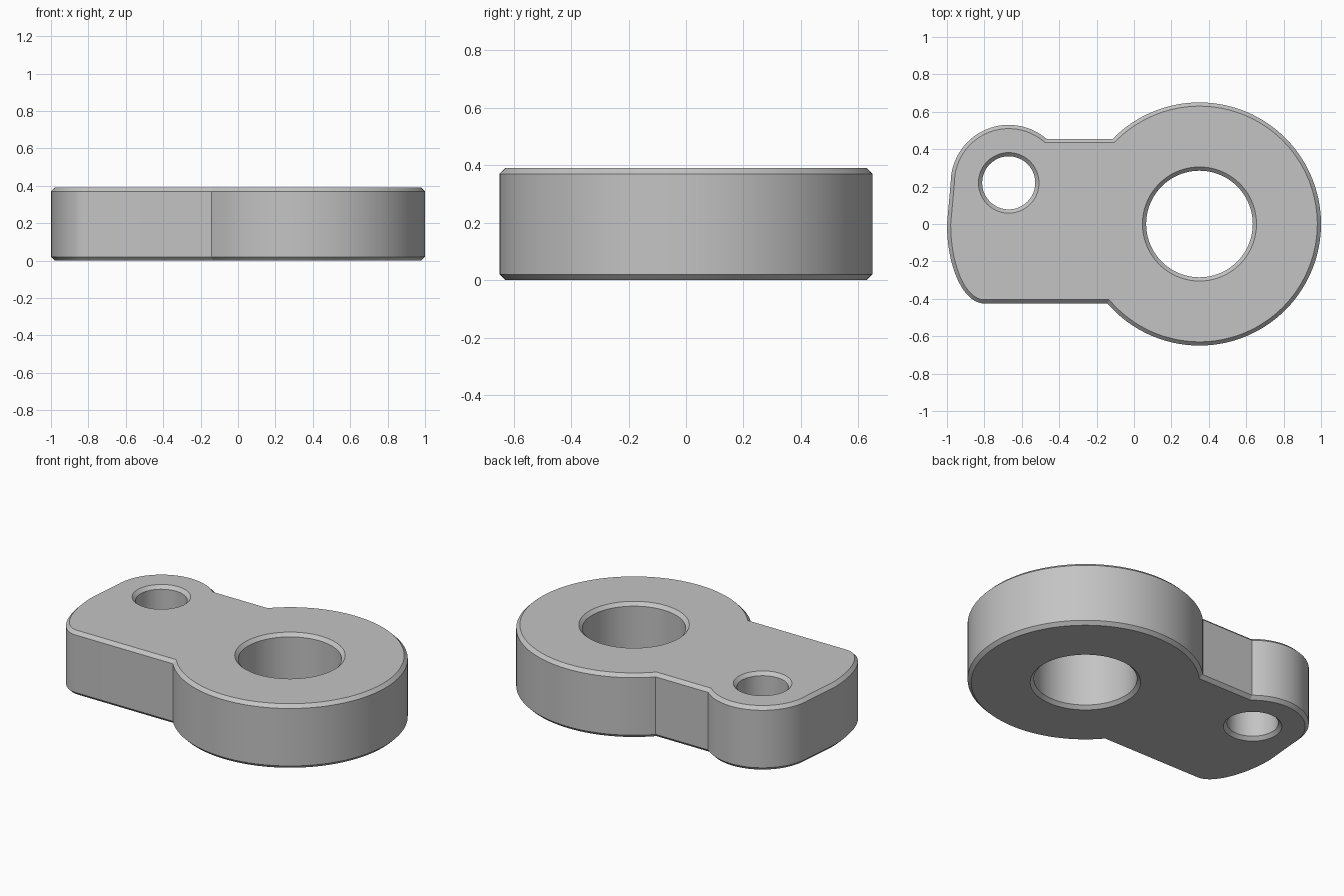
import bpy
import bmesh
from math import sin, cos, pi, sqrt, asin
from mathutils import Vector

HEIGHT, CHAMFER = 0.39, 0.02
BIG, BIG_R = (0.35, 0.0), 0.65
SMALL, SMALL_R = (-0.67, 0.22), 0.31
NECK_TOP, NECK_BOTTOM = 0.455, -0.425

old = bpy.data.objects.get("Cube")
if old:
    bpy.data.objects.remove(old, do_unlink=True)


def arc(centre, rx, ry, start, end, steps):
    """Points on an elliptical arc, both ends included."""
    angles = [start + (end - start) * i / steps for i in range(steps + 1)]
    return [(centre[0] + rx * cos(a), centre[1] + ry * sin(a)) for a in angles]


def outline(d):
    """Plate outline, moved inward by d."""
    top, bottom = NECK_TOP - d, NECK_BOTTOM + d
    r, s = BIG_R - d, SMALL_R - d
    # large round end
    points = arc(BIG, r, r, -pi - asin(bottom / r), pi - asin(top / r), 96)
    # small round boss, from the neck round to the left side
    points += arc(SMALL, s, s, asin((top - SMALL[1]) / s), pi, 36)
    # flat flank into the rounded lower corner
    points += arc((-0.8, 0), 0.2 - d, -bottom, pi, 1.5 * pi, 24)
    return points


def hole(centre, radius, steps):
    """Round hole, widened as the plate is inset."""
    return lambda d: arc(centre, radius + d, radius + d, 0, 2 * pi, steps)[:-1]


# Each wall is a stack of loops: chamfer, straight side, chamfer
levels = [(0, CHAMFER), (CHAMFER, 0), (HEIGHT - CHAMFER, 0), (HEIGHT, CHAMFER)]
bm = bmesh.new()
caps = {0: [], len(levels) - 1: []}
for shape in (outline, hole(BIG, 0.285, 72), hole(SMALL, 0.142, 48)):
    rings = [[bm.verts.new((x, y, z)) for x, y in shape(d)] for z, d in levels]
    count = len(rings[0])
    for low, high in zip(rings, rings[1:]):
        for i in range(count):
            j = (i + 1) % count
            bm.faces.new((low[i], low[j], high[j], high[i]))
    for level in caps:
        ring = rings[level]
        caps[level] += [bm.edges.get((ring[i], ring[(i + 1) % count]))
                        for i in range(count)]

# Flat top and bottom around the holes
for level, edges in caps.items():
    direction = Vector((0, 0, 1 if level else -1))
    bmesh.ops.triangle_fill(bm, use_beauty=True, edges=edges, normal=direction)
bmesh.ops.recalc_face_normals(bm, faces=bm.faces[:])

mesh = bpy.data.meshes.new("link_plate")
bm.to_mesh(mesh)
bm.free()
plate = bpy.data.objects.new("link_plate", mesh)
bpy.context.collection.objects.link(plate)

# Plain grey metal
grey = bpy.data.materials.new("plain_grey")
grey.use_nodes = True
colour = (0.55, 0.55, 0.55, 1)
grey.diffuse_color = colour
grey.node_tree.nodes["Principled BSDF"].inputs["Base Color"].default_value = colour
mesh.materials.append(grey)

# Smooth round walls, crisp chamfers
bpy.ops.object.select_all(action='DESELECT')
plate.select_set(True)
bpy.context.view_layer.objects.active = plate
bpy.ops.object.shade_smooth_by_angle(angle=pi / 7)
